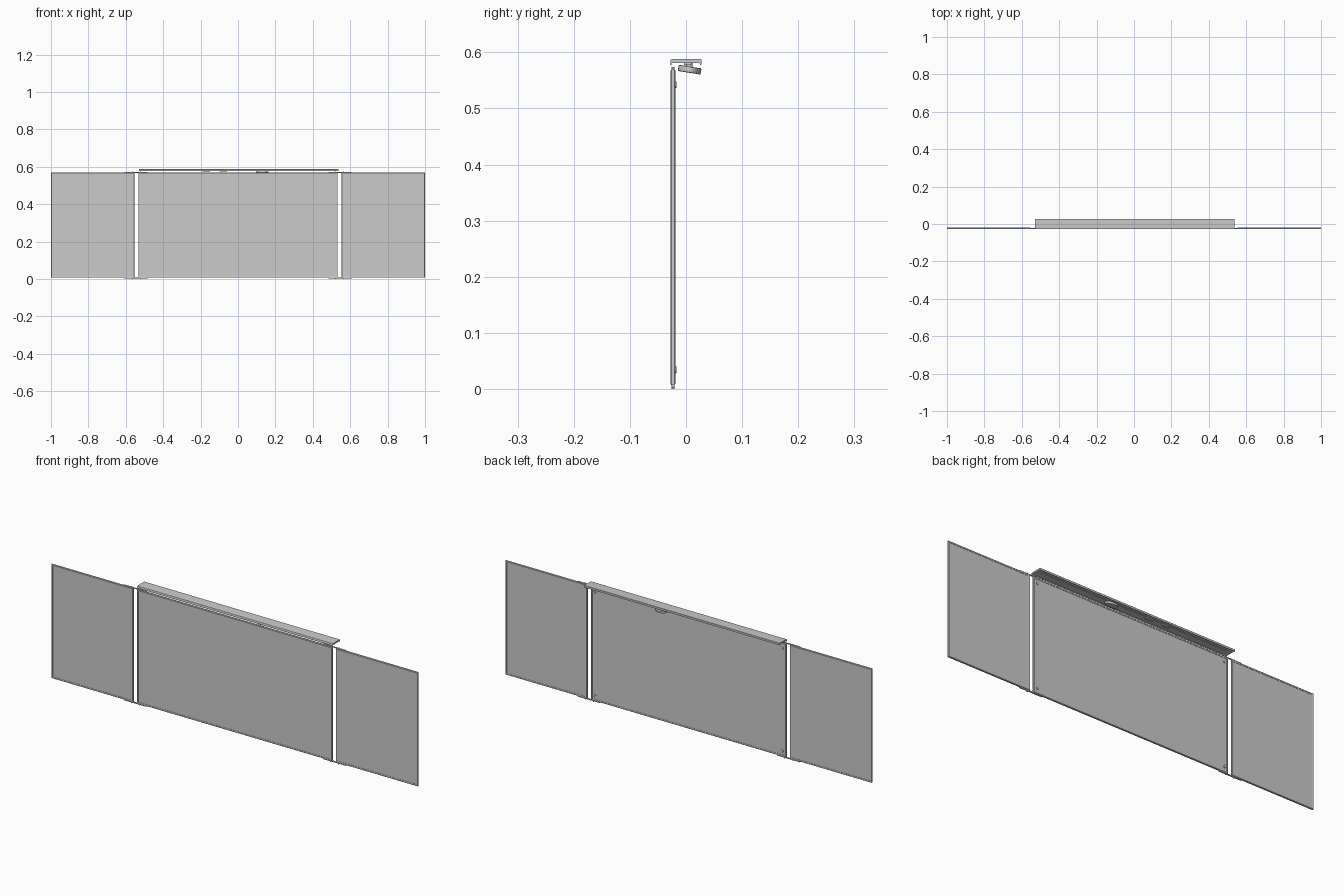
import bpy, bmesh
from math import radians, sin, cos, pi
from mathutils import Matrix, Vector

if "Cube" in bpy.data.objects:
    bpy.data.objects.remove(bpy.data.objects["Cube"])

YP = -0.0232   # mid-plane of the panels


def finish(name, bm, smooth=False):
    bmesh.ops.recalc_face_normals(bm, faces=bm.faces[:])
    me = bpy.data.meshes.new(name)
    bm.to_mesh(me)
    bm.free()
    ob = bpy.data.objects.new(name, me)
    bpy.context.collection.objects.link(ob)
    if smooth:
        bpy.context.view_layer.objects.active = ob
        ob.select_set(True)
        bpy.ops.object.shade_smooth_by_angle(angle=radians(35))
        ob.select_set(False)
    return ob


def box(name, x0, x1, y0, y1, z0, z1, bevel=0.0):
    bm = bmesh.new()
    size = Matrix.Diagonal((x1 - x0, y1 - y0, z1 - z0, 1))
    mid = Matrix.Translation(((x0 + x1) / 2, (y0 + y1) / 2, (z0 + z1) / 2))
    bmesh.ops.create_cube(bm, size=1, matrix=mid @ size)
    if bevel:
        bmesh.ops.bevel(bm, geom=bm.edges[:], offset=bevel, segments=2,
                        profile=0.5, affect='EDGES')
    return finish(name, bm, bevel > 0)


def disc(name, loc, r, h, rot, segs=32, bevel=0.0):
    bm = bmesh.new()
    bmesh.ops.create_cone(bm, cap_ends=True, segments=segs, radius1=r, radius2=r, depth=h)
    if bevel:
        rim = [e for e in bm.edges if any(len(f.verts) > 4 for f in e.link_faces)]
        bmesh.ops.bevel(bm, geom=rim, offset=bevel, segments=3, profile=0.5, affect='EDGES')
    bm.transform(Matrix.Translation(loc) @ Matrix.Rotation(rot, 4, 'X'))
    return finish(name, bm, True)


def extrude_x(name, profile, x0, x1):
    bm = bmesh.new()
    face = bm.faces.new([bm.verts.new((x0, y, z)) for y, z in profile])
    new = bmesh.ops.extrude_face_region(bm, geom=[face])['geom']
    bmesh.ops.translate(bm, vec=(x1 - x0, 0, 0),
                        verts=[v for v in new if isinstance(v, bmesh.types.BMVert)])
    return finish(name, bm, True)


# Mirror panel: chamfered frame with recessed glass on both sides
def panel(name, x0, x1, z0=0.007, z1=0.569):
    bm = bmesh.new()
    loops = []
    for inset, dy in ((0.008, -0.0028), (0.008, -0.0042), (0.0022, -0.0048), (0, -0.0026),
                      (0, 0.0026), (0.0022, 0.0048), (0.008, 0.0042), (0.008, 0.0028)):
        loops.append([bm.verts.new((x, YP + dy, z)) for x, z in (
            (x0 + inset, z0 + inset), (x1 - inset, z0 + inset),
            (x1 - inset, z1 - inset), (x0 + inset, z1 - inset))])
    for a, b in zip(loops, loops[1:]):
        for i in range(4):
            j = (i + 1) % 4
            bm.faces.new((a[i], a[j], b[j], b[i]))
    bm.faces.new(loops[0])
    bm.faces.new(loops[-1])
    return finish(name, bm)


panel("center_mirror", -0.533, 0.533)
for s, side in ((-1, "left"), (1, "right")):
    panel(side + "_mirror", *sorted((s * 0.553, s * 1.0)))
    # Hinge plates bridging the gap, with pivot pins
    for z0, z1, lvl in ((0.003, 0.008, "bottom"), (0.568, 0.572, "top")):
        box(f"{side}_{lvl}_hinge", *sorted((s * 0.483, s * 0.607)),
            YP - 0.003, YP + 0.003, z0, z1, 0.0008)
    for x in (0.521, 0.565):
        for z, lvl in ((0.0015, "bottom"), (0.5725, "top")):
            disc(f"{side}_{lvl}_hinge_pin", (s * x, YP, z), 0.003, 0.003, 0, 16)
    # Corner screws on the back of the center panel
    for z in (0.034, 0.542):
        disc(f"{side}_corner_screw", (s * 0.512, YP + 0.004, z), 0.006, 0.005,
             radians(90), 20, 0.001)

# Lamp bar: shallow channel with a rounded front edge and a drop lip
arc = [(-0.0245 + 0.0035 * cos(t), 0.5845 + 0.0035 * sin(t))
       for t in (pi - i * pi / 10 for i in range(6))]
profile = [(-0.028, 0.5765)] + arc + [(0.0265, 0.588), (0.0275, 0.587), (0.0275, 0.578),
           (0.0255, 0.577), (0.0245, 0.5805), (-0.0255, 0.5805), (-0.026, 0.5765)]
extrude_x("lamp_shell", profile, -0.53, 0.537)
box("lamp_light_strip", -0.50, 0.507, -0.004, 0.010, 0.578, 0.581)

# Clips under the lamp bar
for i, x in enumerate((-0.17, -0.08)):
    box("lamp_clip", x - 0.02, x + 0.02, -0.003, 0.009, 0.5745, 0.579, 0.001)

# Tilted round control knob under the lamp with its stem
tilt = radians(-9)
disc("lamp_knob", (0.13, 0.0065, 0.569), 0.0205, 0.011, tilt, 40, 0.0015)
bpy.context.object.data  # active object is the knob
bpy.data.objects["lamp_knob"].scale.x = 1.0
disc("lamp_knob_stem", (0.13, 0.006, 0.577), 0.006, 0.010, 0, 20)
k = bpy.data.objects["lamp_knob"].data
k.transform(Matrix.Translation((0.13, 0, 0)) @ Matrix.Diagonal((1.6, 1, 1, 1))
            @ Matrix.Translation((-0.13, 0, 0)))
